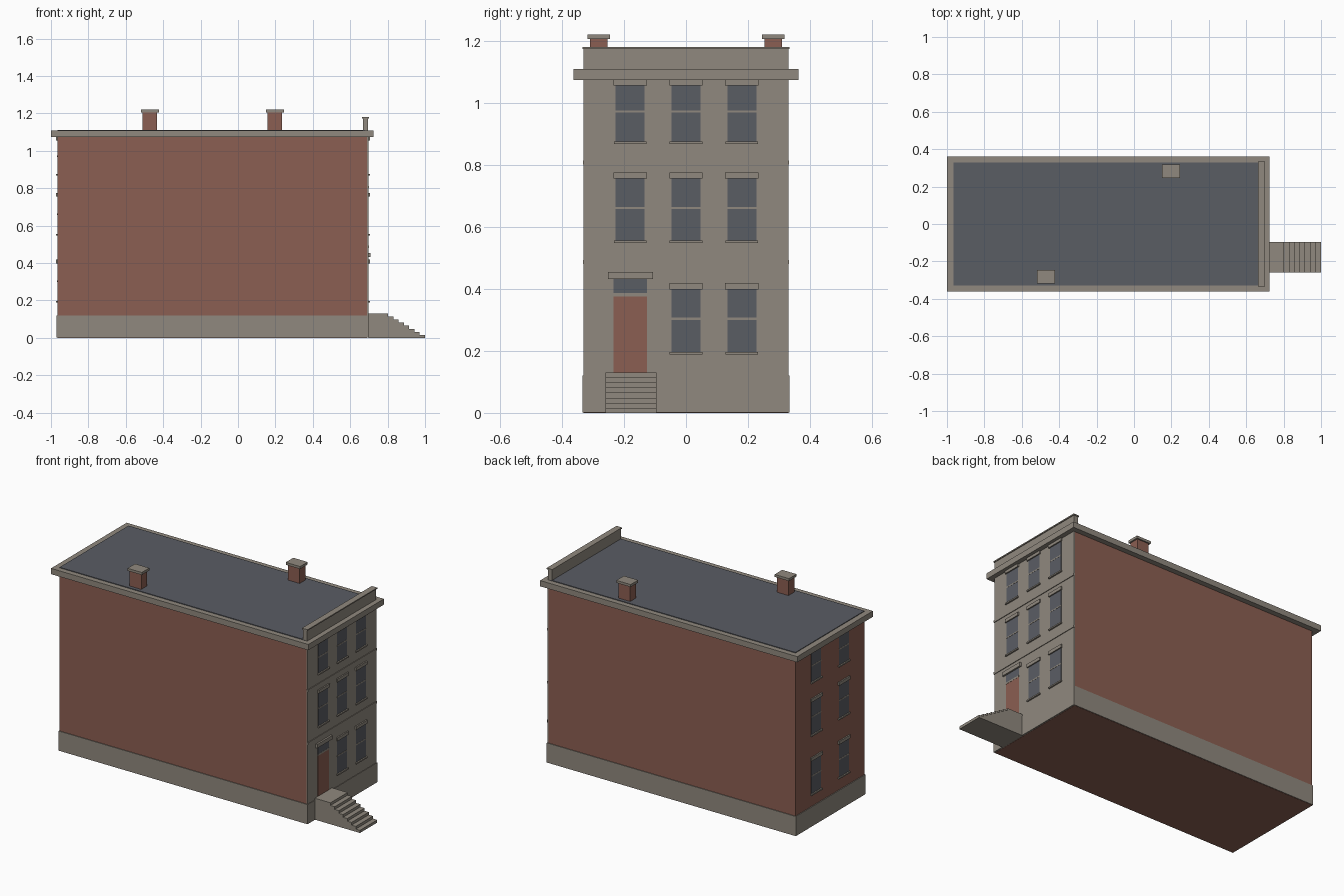
import bpy
import bmesh

default = bpy.data.objects.get("Cube")
if default:
    bpy.data.objects.remove(default, do_unlink=True)


def material(name, rgb):
    m = bpy.data.materials.new(name)
    m.use_nodes = True
    m.diffuse_color = (*rgb, 1)
    m.node_tree.nodes["Principled BSDF"].inputs["Base Color"].default_value = (*rgb, 1)
    return m


STONE = material("warm grey stone", (0.28, 0.25, 0.21))
BRICK = material("red brick", (0.26, 0.114, 0.084))
SLATE = material("dark slate", (0.102, 0.109, 0.127))


def finish(name, bm, mat):
    bmesh.ops.recalc_face_normals(bm, faces=bm.faces)
    mesh = bpy.data.meshes.new(name)
    bm.to_mesh(mesh)
    bm.free()
    mesh.materials.append(mat)
    obj = bpy.data.objects.new(name, mesh)
    bpy.context.collection.objects.link(obj)
    return obj


def box(name, mat, x, y, z):
    """Box from (min, max) ranges on each axis."""
    bm = bmesh.new()
    bmesh.ops.create_cube(bm, size=1)
    for v in bm.verts:
        v.co = [r[0] if c < 0 else r[1] for c, r in zip(v.co, (x, y, z))]
    return finish(name, bm, mat)


def around(centre, width):
    return (centre - width / 2, centre + width / 2)


HALF = 0.33      # half the building width
FRONT = 0.697    # street wall
BACK = -0.965    # rear wall

# Main volume, plinth and stone street facing
box("brick_body", BRICK, (BACK, FRONT - 0.006), (-HALF, HALF), (0, 1.09))
box("stone_plinth", STONE, (BACK - 0.005, FRONT + 0.003), (-HALF - 0.004, HALF + 0.004), (0.001, 0.12))
box("stone_facade", STONE, (FRONT - 0.006, FRONT), (-HALF - 0.001, HALF + 0.001), (0.002, 1.09))

# Cornice, roof surface and parapet
box("cornice", STONE, (-1, 0.725), (-0.362, 0.362), (1.073, 1.108))
box("roof", SLATE, (BACK, 0.68), (-HALF, HALF), (1.1, 1.112))
box("parapet", STONE, (0.667, 0.695), (-HALF, HALF), (1.1, 1.174))
box("parapet_coping", STONE, (0.663, 0.7), (-HALF - 0.004, HALF + 0.004), (1.173, 1.18))

# Belt courses between storeys
for i, z in enumerate((0.487, 0.807)):
    box(f"belt_course_{i + 1}", STONE, (FRONT - 0.005, FRONT + 0.004),
        (-HALF - 0.002, HALF + 0.002), around(z, 0.013))


def window(name, wall, out, y, bottom, top):
    """Sash window on a wall whose outward direction along x is out."""
    def proud(depth):
        return tuple(sorted((wall - out * 0.004, wall + out * depth)))
    box(name + "_glass", SLATE, proud(0.001), around(y, 0.094), (bottom, top))
    box(name + "_rail", STONE, proud(0.002), around(y, 0.094), around((bottom + top) / 2 + 0.006, 0.007))
    box(name + "_lintel", STONE, proud(0.008), around(y, 0.107), (top - 0.002, top + 0.018))
    box(name + "_sill", STONE, proud(0.009), around(y, 0.105), (bottom - 0.006, bottom + 0.002))


# Windows, storey by storey
for storey, (bottom, top) in enumerate(((0.195, 0.4), (0.553, 0.757), (0.873, 1.058)), 1):
    for column, y in enumerate((-0.18, 0, 0.18), 1):
        if storey > 1 or column > 1:
            window(f"front_window_{storey}_{column}", FRONT, 1, y, bottom, top)
    for column, y in enumerate((-0.132, 0.132), 1):
        window(f"back_window_{storey}_{column}", BACK, -1, y, bottom, top)

# Entrance
DOOR_Y = -0.179
face = (FRONT - 0.004, FRONT + 0.001)
box("door", BRICK, face, around(DOOR_Y, 0.108), (0.12, 0.376))
box("door_transom_bar", STONE, (face[0], FRONT + 0.002), around(DOOR_Y, 0.108), (0.376, 0.386))
box("door_transom_glass", SLATE, face, around(DOOR_Y, 0.108), (0.386, 0.434))
box("door_hood", STONE, (face[0], FRONT + 0.011), around(DOOR_Y, 0.146), (0.432, 0.455))

# Stoop: stepped side profile extruded across its width
STEPS, HEIGHT, LANDING = 8, 0.13, 0.802
run = (1 - LANDING) / (STEPS - 1)
rise = HEIGHT / STEPS
profile = [(FRONT, 0), (FRONT, HEIGHT)]
for i in range(STEPS):
    x = LANDING + i * run
    profile += [(x, HEIGHT - i * rise), (x, HEIGHT - (i + 1) * rise)]
bm = bmesh.new()
side = bm.faces.new([bm.verts.new((x, -0.26, z)) for x, z in profile])
extruded = bmesh.ops.extrude_face_region(bm, geom=[side])["geom"]
bmesh.ops.translate(bm, vec=(0, 0.165, 0), verts=[g for g in extruded if isinstance(g, bmesh.types.BMVert)])
finish("stoop", bm, STONE)

# Chimneys with stone caps
for name, x, y in (("right", 0.197, 0.281), ("left", -0.471, -0.281)):
    box(f"chimney_{name}", BRICK, around(x, 0.078), around(y, 0.056), (1.1, 1.207))
    box(f"chimney_cap_{name}", STONE, around(x, 0.096), around(y, 0.072), (1.205, 1.22))
